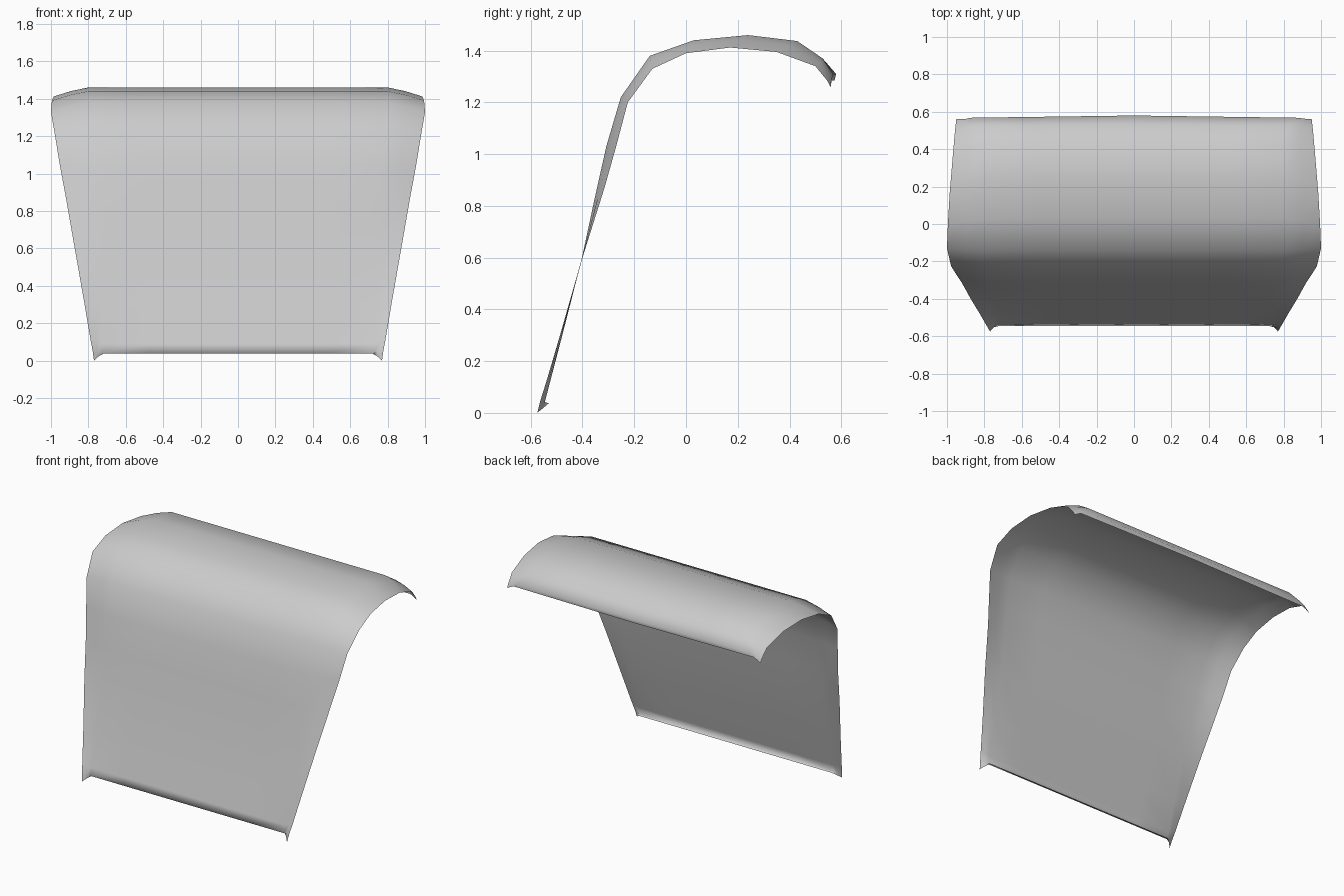
import bpy, bmesh

# Lengthwise rows: middle (y, z), side hem (y, z), half width, width of the turned-down side
ROWS = [
    (-.530, .037, -.575, .000, .770, .050),
    (-.546, .040, -.562, .050, .777, .052),
    (-.533, .090, -.540, .120, .790, .060),
    (-.478, .300, -.484, .310, .822, .090),
    (-.402, .600, -.400, .600, .873, .130),
    (-.355, .820, -.315, .870, .920, .160),
    (-.308, 1.03, -.270, 1.03, .950, .180),
    (-.252, 1.22, -.225, 1.20, .978, .190),
    (-.140, 1.38, -.130, 1.33, 1.00, .200),
    (.030, 1.44, .000, 1.39, .995, .195),
    (.240, 1.46, .170, 1.412, .985, .185),
    (.430, 1.437, .350, 1.395, .970, .170),
    (.528, 1.37, .500, 1.34, .957, .140),
    (.568, 1.31, .545, 1.285, .952, .080),
    (.562, 1.285, .560, 1.258, .950, .050),
]
INNER = [-1, -.66, -.33, 0, .33, .66, 1]


def row_points(yc, zc, ye, ze, w, m):
    """Points across one row, from the left hem to the right hem."""
    def side(f, blend):
        return (w - m * f, yc + (ye - yc) * blend, zc + (ze - zc) * blend)
    hem, fold = side(0, 1), side(.5, .4)
    # slight bulge in the middle of the back hem
    wave = .012 if yc > .55 else 0
    mid = [((w - m) * u, yc + wave * (1 - abs(u)), zc) for u in INNER]
    flip = lambda p: (-p[0], p[1], p[2])
    return [flip(hem), flip(fold)] + mid + [fold, hem]


# Draped cover sheet
bm = bmesh.new()
grid = [[bm.verts.new(p) for p in row_points(*r)] for r in ROWS]
for a, b in zip(grid, grid[1:]):
    for i in range(len(a) - 1):
        bm.faces.new((a[i], a[i + 1], b[i + 1], b[i])).smooth = True
mesh = bpy.data.meshes.new("draped_cover")
bm.to_mesh(mesh)
bm.free()
cover = bpy.data.objects.new("draped_cover", mesh)
bpy.context.collection.objects.link(cover)
